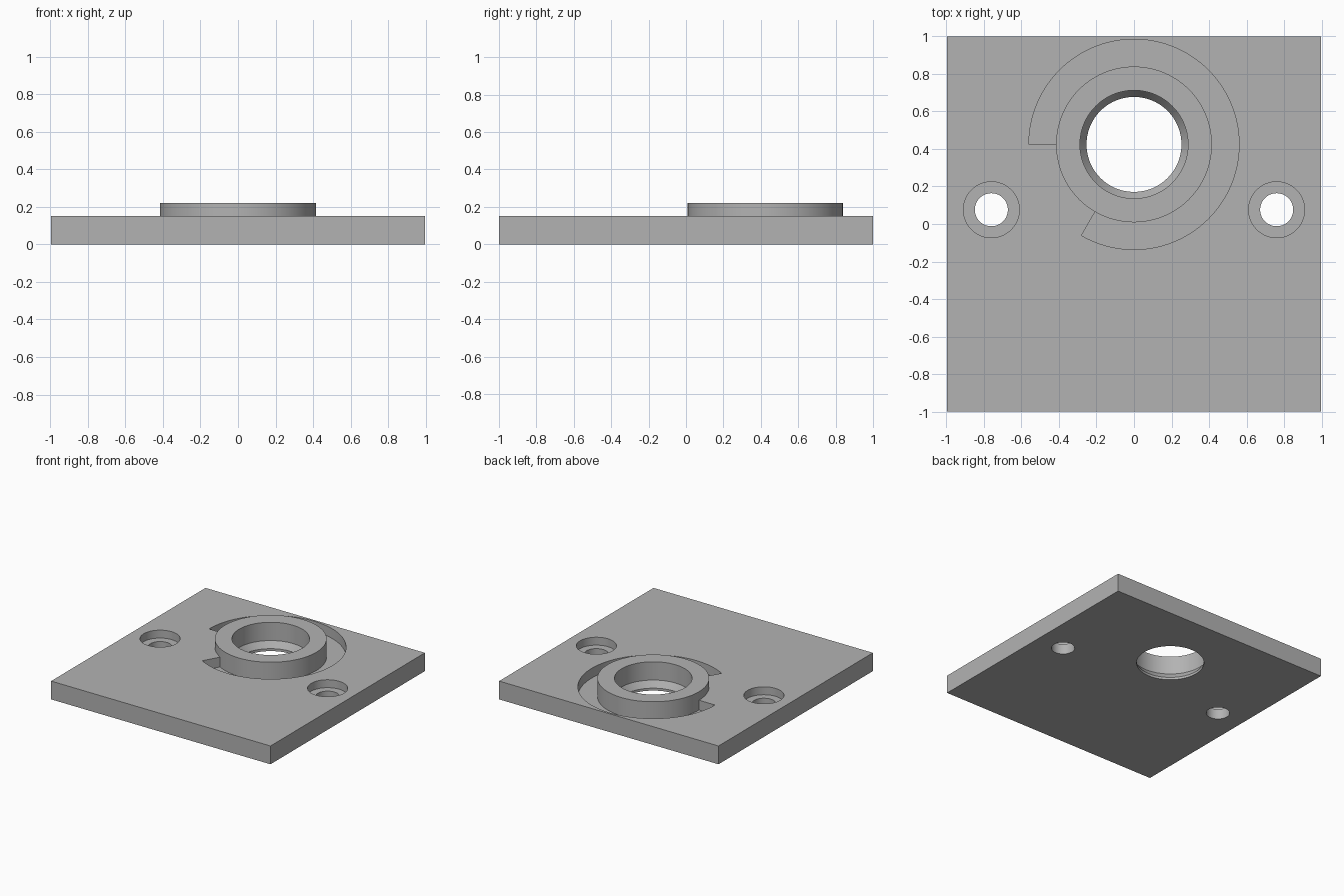
import bpy, bmesh
from math import cos, sin, pi, radians

cube = bpy.data.objects.get("Cube")
if cube:
    bpy.data.objects.remove(cube, do_unlink=True)

THICK, TOP = 0.15, 0.22       # plate thickness, boss height
BORE_Y = 0.424                # bore centre

grey = bpy.data.materials.new("plain grey")
grey.use_nodes = True
GREY = (0.45, 0.45, 0.45, 1)
grey.diffuse_color = GREY
grey.node_tree.nodes["Principled BSDF"].inputs["Base Color"].default_value = GREY


def make(name, bm):
    bmesh.ops.recalc_face_normals(bm, faces=bm.faces)
    mesh = bpy.data.meshes.new(name)
    bm.to_mesh(mesh)
    bm.free()
    mesh.materials.append(grey)
    obj = bpy.data.objects.new(name, mesh)
    bpy.context.collection.objects.link(obj)
    return obj


def prism(name, outline, z0, z1):
    """Extrude a flat outline from z0 up to z1."""
    bm = bmesh.new()
    face = bm.faces.new([bm.verts.new((x, y, z0)) for x, y in outline])
    ext = bmesh.ops.extrude_face_region(bm, geom=[face])
    verts = [g for g in ext["geom"] if isinstance(g, bmesh.types.BMVert)]
    bmesh.ops.translate(bm, verts=verts, vec=(0, 0, z1 - z0))
    return make(name, bm)


def turned(name, cx, cy, profile, n=96):
    """Closed solid of revolution from (radius, z) pairs, bottom to top."""
    bm = bmesh.new()
    rings = [[bm.verts.new((cx + r * cos(2 * pi * i / n), cy + r * sin(2 * pi * i / n), z))
              for i in range(n)] for r, z in profile]
    for a, b in zip(rings, rings[1:]):
        for i in range(n):
            j = (i + 1) % n
            bm.faces.new((a[i], a[j], b[j], b[i]))
    bm.faces.new(rings[0])
    bm.faces.new(rings[-1])
    return make(name, bm)


def combine(target, tool, operation):
    mod = target.modifiers.new(operation.lower(), "BOOLEAN")
    mod.operation, mod.solver, mod.object = operation, "EXACT", tool
    with bpy.context.temp_override(object=target, active_object=target):
        bpy.ops.object.modifier_apply(modifier=mod.name)
    bpy.data.objects.remove(tool, do_unlink=True)


# Square base plate
w, d = 0.995, 1.0
plate = prism("mounting_plate", [(-w, -d), (w, -d), (w, d), (-w, d)], 0, THICK)

# Sunken arc channel around the boss, open for 300 degrees
arc = [radians(-120 + 300 * i / 100) for i in range(101)]
sector = [(0, BORE_Y)] + [(0.56 * cos(a), BORE_Y + 0.56 * sin(a)) for a in arc]
combine(plate, prism("channel_cutter", sector, 0.07, 0.4), "DIFFERENCE")

# Raised round boss
combine(plate, turned("boss", 0, BORE_Y, [(0.415, 0.03), (0.415, TOP)]), "UNION")

# Stepped bore with a tapered seat
bore = [(0.253, -0.1), (0.253, 0.02), (0.288, 0.07), (0.288, 0.4)]
combine(plate, turned("bore_cutter", 0, BORE_Y, bore), "DIFFERENCE")

# Counterbored screw holes
for side in (-1, 1):
    hole = [(0.088, -0.1), (0.088, 0.085), (0.149, 0.085), (0.149, 0.4)]
    combine(plate, turned("screw_cutter", side * 0.76, 0.076, hole, 64), "DIFFERENCE")

# Smooth round walls, keep edges crisp
bpy.ops.object.select_all(action="DESELECT")
plate.select_set(True)
bpy.context.view_layer.objects.active = plate
bpy.ops.object.shade_smooth_by_angle(angle=radians(25))
